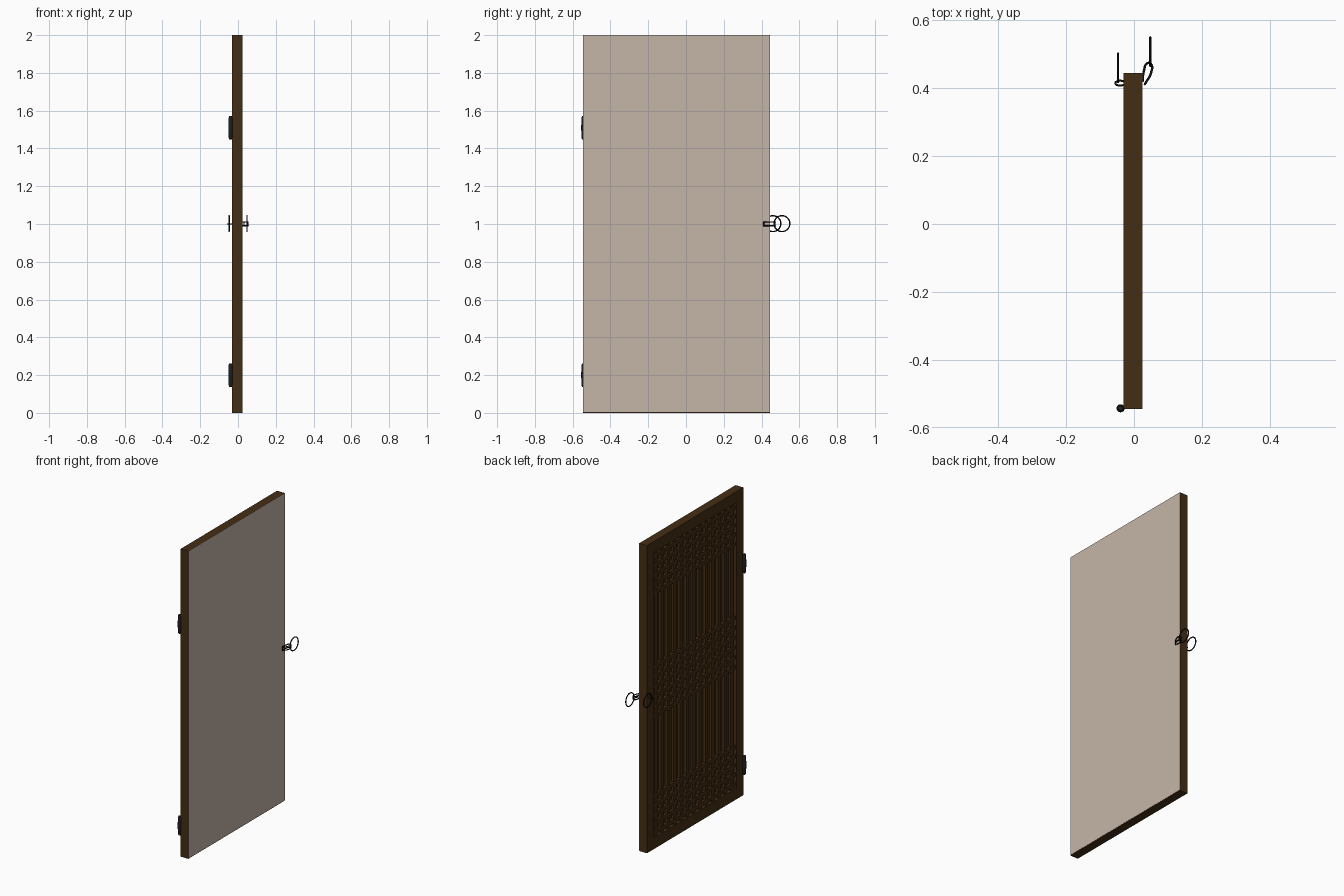
import bpy, math
from mathutils import Vector

if "Cube" in bpy.data.objects:
    bpy.data.objects.remove(bpy.data.objects["Cube"])


def mat(name, rgb):
    m = bpy.data.materials.new(name)
    m.diffuse_color = (*rgb, 1)
    m.use_nodes = True
    m.node_tree.nodes["Principled BSDF"].inputs["Base Color"].default_value = m.diffuse_color
    return m


WOOD = mat("dark wood", (0.06, 0.027, 0.007))
PAPER = mat("beige paper", (0.56, 0.47, 0.395))
HINGE = mat("dark steel", (0.013, 0.014, 0.02))
IRON = mat("black iron", (0.006, 0.006, 0.008))

Y0, Y1 = -0.545, 0.445      # door edges
X0, X1 = -0.031, 0.024      # lattice side, paper side
FW = 0.072                  # frame width


def box(name, lo, hi, m):
    bpy.ops.mesh.primitive_cube_add(size=1)
    o = bpy.context.object
    o.name = name
    lo, hi = Vector(lo), Vector(hi)
    mid, size = (lo + hi) / 2, hi - lo
    for v in o.data.vertices:
        v.co = Vector(a * b for a, b in zip(v.co, size)) + mid
    o.data.materials.append(m)
    return o


def tube(name, pts, r, m, cyclic=False):
    c = bpy.data.curves.new(name, 'CURVE')
    c.dimensions = '3D'
    c.bevel_depth, c.bevel_resolution, c.resolution_u = r, 2, 6
    c.use_fill_caps = True
    s = c.splines.new('BEZIER')
    s.bezier_points.add(len(pts) - 1)
    for p, co in zip(s.bezier_points, pts):
        p.co = co
        p.handle_left_type = p.handle_right_type = 'AUTO'
    s.use_cyclic_u = cyclic
    o = bpy.data.objects.new(name, c)
    bpy.context.collection.objects.link(o)
    c.materials.append(m)
    return o


# frame: two stiles and two rails
for n, a, b in (("left", Y0, Y0 + FW), ("right", Y1 - FW, Y1)):
    box(f"{n}_stile", (X0, a, 0), (X1, b, 2), WOOD)
for n, a, b in (("bottom", 0, FW), ("top", 2 - FW, 2)):
    box(f"{n}_rail", (X0, Y0 + FW, a), (X1, Y1 - FW, b), WOOD)

# backing board and paper sheet over the whole face
box("backing_board", (-0.006, Y0 + FW, FW), (X1, Y1 - FW, 2 - FW), WOOD)
box("paper_sheet", (X1, Y0, 0.004), (X1 + 0.001, Y1, 2), PAPER)

# vertical lattice slats
ya, yb = Y0 + FW, Y1 - FW
N = 13
for i in range(N):
    y = ya + (yb - ya) * (i + 0.5) / N
    box("lattice_slat", (-0.023, y - 0.014, FW), (-0.006, y + 0.014, 2 - FW), WOOD)

# horizontal lattice bars in three bands
for lo, hi, n in ((0.10, 0.34, 5), (0.86, 1.18, 6), (1.66, 1.90, 5)):
    for i in range(n):
        z = lo + (hi - lo) * i / (n - 1)
        box("lattice_bar", (-0.026, ya, z - 0.011), (-0.006, yb, z + 0.011), WOOD)

# hinge barrels, slightly narrowed at the ends
for z in (0.2, 1.51):
    prof = [(-0.062, 0.007), (-0.052, 0.0105), (0, 0.012), (0.052, 0.0105), (0.062, 0.007)]
    S = 16
    vs = [(-0.0395 + r * math.cos(2 * math.pi * k / S), -0.543 + r * math.sin(2 * math.pi * k / S), z + h)
          for h, r in prof for k in range(S)]
    fs = [(j * S + k, j * S + (k + 1) % S, (j + 1) * S + (k + 1) % S, (j + 1) * S + k)
          for j in range(len(prof) - 1) for k in range(S)]
    fs += [tuple(reversed(range(S))), tuple(range((len(prof) - 1) * S, len(prof) * S))]
    me = bpy.data.meshes.new("hinge")
    me.from_pydata(vs, [], fs)
    me.materials.append(HINGE)
    o = bpy.data.objects.new("hinge", me)
    bpy.context.collection.objects.link(o)
    bpy.ops.object.select_all(action='DESELECT')
    o.select_set(True)
    bpy.context.view_layer.objects.active = o
    bpy.ops.object.shade_smooth_by_angle()

# ring pulls on both sides
for n, x, y in (("lattice_side_ring", -0.047, 0.46), ("paper_side_ring", 0.048, 0.508)):
    bpy.ops.mesh.primitive_torus_add(major_radius=0.042, minor_radius=0.0035, major_segments=36,
                                     minor_segments=8, location=(x, y, 1.002),
                                     rotation=(0, math.pi / 2, 0))
    o = bpy.context.object
    o.name = n
    o.data.materials.append(IRON)
    bpy.ops.object.shade_smooth_by_angle()

# small staple holding the lattice side ring
tube("ring_staple", [(-0.028, 0.42, 1), (-0.044, 0.422, 1), (-0.055, 0.415, 1),
                     (-0.044, 0.408, 1), (-0.028, 0.41, 1)], 0.003, IRON)

# long bent hook holding the paper side ring
for z in (0.99, 1.011):
    tube("ring_hook", [(0.025, 0.418, z), (0.029, 0.45, z), (0.04, 0.474, z), (0.051, 0.47, z),
                       (0.05, 0.445, z), (0.032, 0.412, z)], 0.0035, IRON)
tube("hook_end_bar", [(0.032, 0.412, 0.988), (0.032, 0.412, 1.013)], 0.0035, IRON)
tube("hook_tip_bar", [(0.051, 0.47, 0.988), (0.051, 0.47, 1.013)], 0.0035, IRON)
